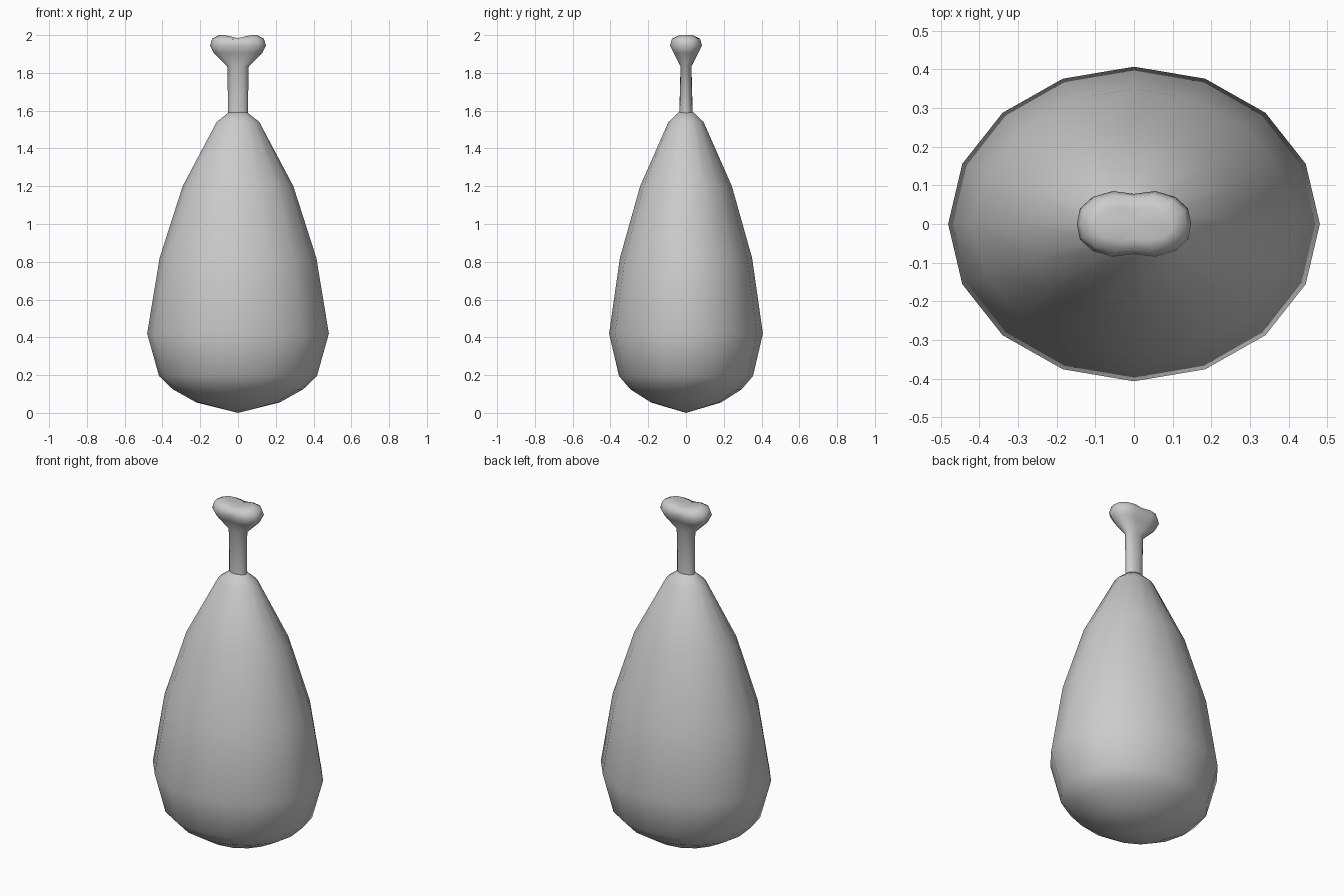
import bpy, bmesh, math

cube = bpy.data.objects.get("Cube")
if cube:
    bpy.data.objects.remove(cube, do_unlink=True)

grey = bpy.data.materials.new("plain grey")
grey.use_nodes = True
grey.diffuse_color = (0.6, 0.6, 0.6, 1)
grey.node_tree.nodes["Principled BSDF"].inputs["Base Color"].default_value = (0.6, 0.6, 0.6, 1)

SIDES = 16


def ellipse(z, rx, ry):
    turns = [math.tau * i / SIDES for i in range(SIDES)]
    return [(rx * math.cos(t), ry * math.sin(t), z) for t in turns]


# Two-lobed outline: a quarter of it, mirrored into the other three
QUARTER = [(0.148, 0), (0.14, 0.04), (0.107, 0.07), (0.055, 0.085), (0, 0.078)]


def lobes(z, sx, sy, dip=0.0):
    half = QUARTER + [(-x, y) for x, y in QUARTER[-2::-1]]
    full = half + [(x, -y) for x, y in half[-2:0:-1]]
    return [(x * sx, y * sy, z - dip * max(0, 1 - abs(x) / 0.1)) for x, y in full]


def loft(name, rings, bottom, top):
    """Skin a stack of rings and close each end with a fan."""
    bm = bmesh.new()
    loops = [[bm.verts.new(p) for p in ring] for ring in rings]
    low, high = bm.verts.new((0, 0, bottom)), bm.verts.new((0, 0, top))
    for i in range(SIDES):
        j = (i + 1) % SIDES
        for a, b in zip(loops, loops[1:]):
            bm.faces.new((a[i], a[j], b[j], b[i]))
        bm.faces.new((low, loops[0][j], loops[0][i]))
        bm.faces.new((high, loops[-1][i], loops[-1][j]))
    for face in bm.faces:
        face.smooth = True
    mesh = bpy.data.meshes.new(name)
    bm.to_mesh(mesh)
    bm.free()
    mesh.materials.append(grey)
    obj = bpy.data.objects.new(name, mesh)
    bpy.context.collection.objects.link(obj)
    return obj


# Meat: plump oval drop
loft("meat", [ellipse(*r) for r in (
    (0.055, 0.22, 0.185), (0.125, 0.345, 0.295), (0.195, 0.418, 0.355),
    (0.42, 0.481, 0.407), (0.82, 0.415, 0.35), (1.2, 0.293, 0.243),
    (1.54, 0.113, 0.093), (1.59, 0.05, 0.04))], 0.0, 1.595)

# Bone: flat shaft flaring into a two-lobed knuckle
shaft = [ellipse(1.5, 0.052, 0.036), ellipse(1.6, 0.052, 0.035), ellipse(1.835, 0.057, 0.029)]
knuckle = [lobes(1.905, 0.87, 0.76), lobes(1.945, 1, 1),
           lobes(1.982, 0.92, 0.88, 0.005), lobes(2.0, 0.68, 0.5, 0.016)]
loft("bone", shaft + knuckle, 1.5, 1.98)
